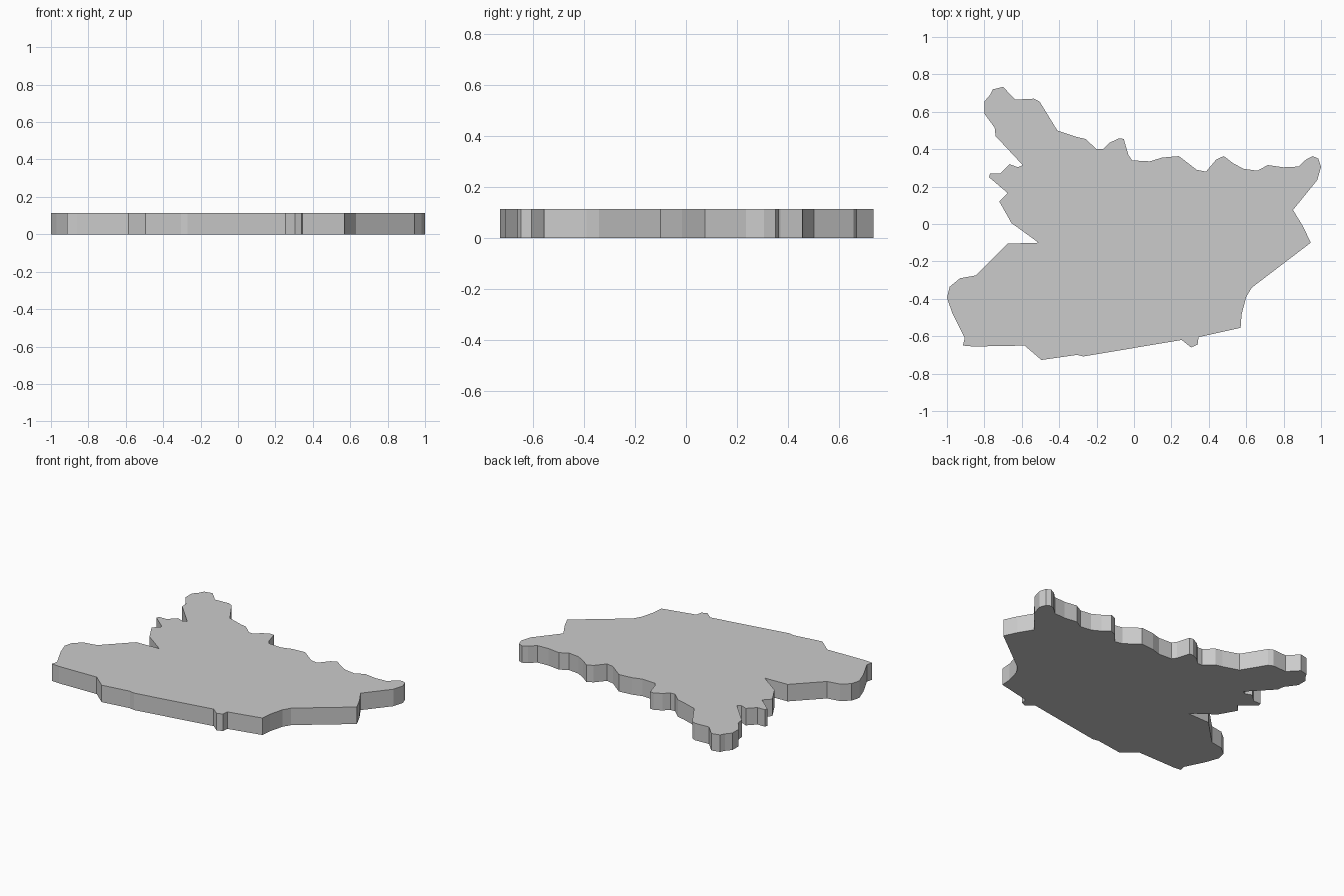
import bpy, bmesh

THICKNESS = 0.113

# Outline seen from above, clockwise from the top-left tip
top_edge = [
    (-.755, .72), (-.70, .733), (-.635, .665), (-.535, .67), (-.505, .655),
    (-.41, .50), (-.305, .465), (-.26, .455), (-.20, .40), (-.165, .40),
    (-.13, .435), (-.08, .458), (-.055, .455), (-.03, .37), (-.01, .34),
    (.085, .335), (.15, .355), (.24, .363), (.335, .29), (.385, .28),
    (.44, .345), (.48, .363), (.53, .325), (.585, .295), (.66, .285),
    (.715, .315), (.80, .303), (.88, .307), (.92, .345), (.955, .363),
]
right_edge = [
    (.985, .35), (1, .305), (.98, .235), (.85, .075), (.905, -.015),
    (.945, -.10), (.63, -.34), (.60, -.39), (.575, -.485), (.57, -.555),
]
bottom_edge = [
    (.345, -.605), (.34, -.645), (.305, -.66), (.255, -.62), (-.27, -.708),
    (-.305, -.70), (-.495, -.727), (-.585, -.65), (-.86, -.655), (-.915, -.65),
]
left_edge = [
    (-.905, -.61), (-.97, -.48), (-1, -.395), (-.985, -.335), (-.93, -.29),
    (-.845, -.275), (-.675, -.105), (-.51, -.10), (-.655, .005), (-.72, .12),
    (-.675, .165), (-.775, .25), (-.77, .27), (-.715, .27), (-.665, .32),
    (-.62, .303), (-.595, .315), (-.74, .47), (-.745, .515), (-.80, .59),
    (-.80, .655), (-.77, .69),
]
outline = top_edge + right_edge + bottom_edge + left_edge

# Flat plate: fill the outline and extrude it upward
bm = bmesh.new()
face = bm.faces.new([bm.verts.new((x, y, 0)) for x, y in outline])
result = bmesh.ops.extrude_face_region(bm, geom=[face], use_keep_orig=True)
raised = [g for g in result["geom"] if isinstance(g, bmesh.types.BMVert)]
bmesh.ops.translate(bm, verts=raised, vec=(0, 0, THICKNESS))
bmesh.ops.triangulate(bm, faces=[f for f in bm.faces if len(f.verts) > 4])
bmesh.ops.recalc_face_normals(bm, faces=bm.faces)

mesh = bpy.data.meshes.new("region_plate")
bm.to_mesh(mesh)
bm.free()
plate = bpy.data.objects.new("region_plate", mesh)
bpy.context.collection.objects.link(plate)
